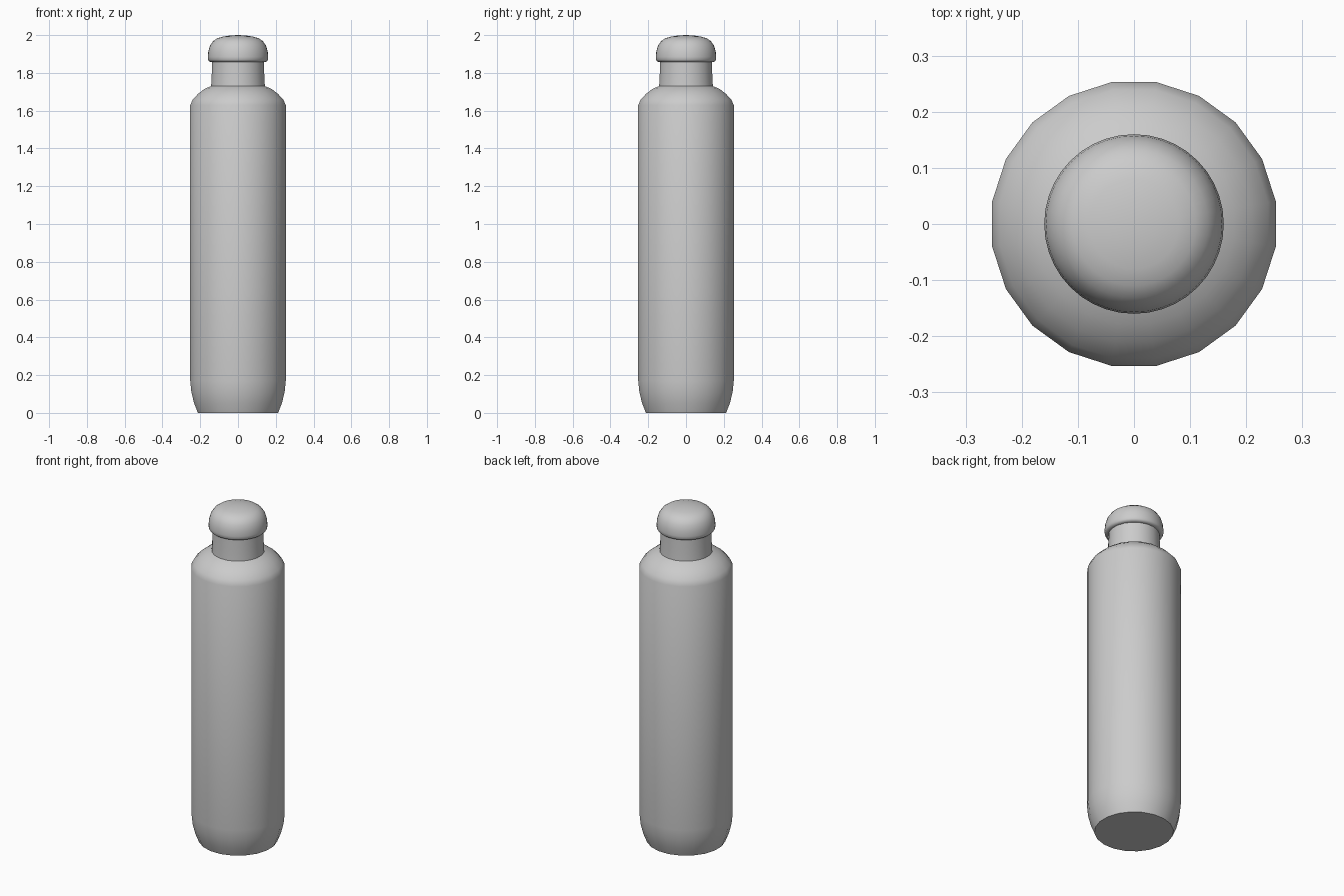
import bpy, bmesh, math

if "Cube" in bpy.data.objects:
    bpy.data.objects.remove(bpy.data.objects["Cube"])


def lathe(name, profile, sides, offset=0.0, angle=40):
    """Revolve (radius, height) points around z; radius 0 becomes a pole."""
    bm = bmesh.new()
    rings = []
    for r, z in profile:
        if r == 0:
            rings.append([bm.verts.new((0, 0, z))] * sides)
            continue
        ring = []
        for i in range(sides):
            a = 2 * math.pi * i / sides + offset
            ring.append(bm.verts.new((r * math.cos(a), r * math.sin(a), z)))
        rings.append(ring)
    for low, high in zip(rings, rings[1:]):
        for i in range(sides):
            j = (i + 1) % sides
            corners = list(dict.fromkeys((low[i], low[j], high[j], high[i])))
            bm.faces.new(corners)
    bmesh.ops.recalc_face_normals(bm, faces=bm.faces)
    mesh = bpy.data.meshes.new(name)
    bm.to_mesh(mesh)
    bm.free()
    obj = bpy.data.objects.new(name, mesh)
    bpy.context.collection.objects.link(obj)
    bpy.ops.object.select_all(action='DESELECT')
    obj.select_set(True)
    bpy.context.view_layer.objects.active = obj
    bpy.ops.object.shade_smooth_by_angle(angle=math.radians(angle))
    return obj


# Bottle body with rounded base, shoulder and neck
lathe("bottle_body", [
    (0, 0), (0.215, 0), (0.235, 0.05), (0.25, 0.11), (0.256, 0.17),
    (0.256, 1.63), (0.242, 1.66), (0.213, 1.69), (0.18, 1.715), (0.144, 1.73),
    (0.141, 1.78), (0.139, 1.87), (0, 1.87),
], 20, math.radians(9), 60)

# Domed cap with a rolled lower edge
lathe("cap", [
    (0, 1.858), (0.145, 1.858), (0.154, 1.862), (0.159, 1.87), (0.16, 1.885),
    (0.157, 1.915), (0.148, 1.945), (0.132, 1.968), (0.11, 1.983),
    (0.08, 1.992), (0.04, 1.998), (0, 2.0),
], 40, 0, 60)
